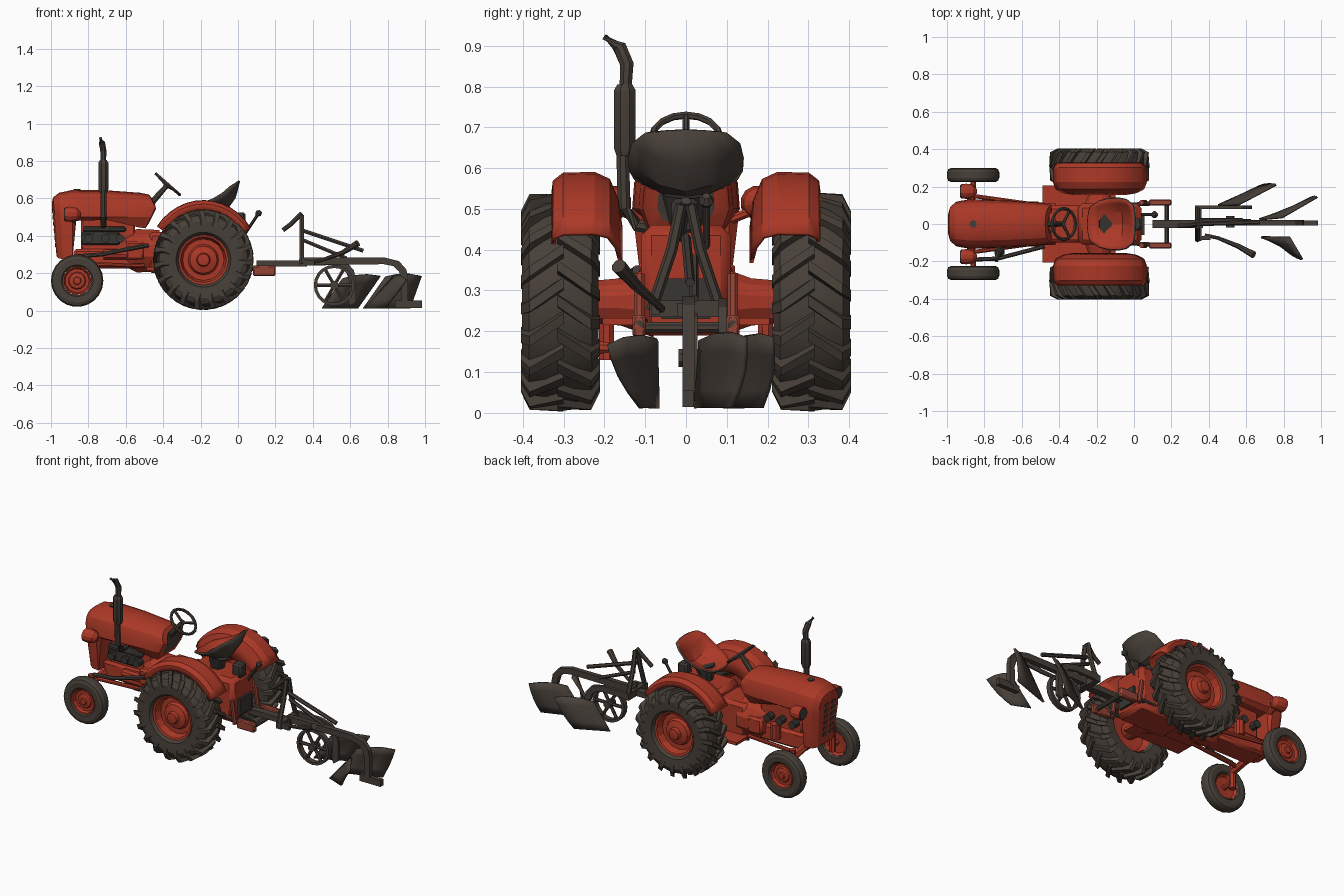
import bpy, bmesh, math
from mathutils import Vector, Matrix

cube = bpy.data.objects.get("Cube")
if cube:
    bpy.data.objects.remove(cube)


def material(name, r, g, b):
    m = bpy.data.materials.new(name)
    m.use_nodes = True
    m.diffuse_color = (r, g, b, 1)
    m.node_tree.nodes["Principled BSDF"].inputs["Base Color"].default_value = (r, g, b, 1)
    return m


RED = material("red paint", .41, .04, .02)
WORN = material("worn red paint", .3, .055, .036)
RUBBER = material("tyre rubber", .064, .051, .04)
IRON = material("dark iron", .062, .049, .04)
ENGINE = material("engine grey", .04, .037, .032)
built = []


def make(name, verts, faces, mat, recalc=True):
    me = bpy.data.meshes.new(name)
    me.from_pydata([tuple(v) for v in verts], [], faces)
    if recalc:
        bm = bmesh.new()
        bm.from_mesh(me)
        bmesh.ops.recalc_face_normals(bm, faces=bm.faces)
        bm.to_mesh(me)
        bm.free()
    me.materials.append(mat)
    ob = bpy.data.objects.new(name, me)
    bpy.context.collection.objects.link(ob)
    built.append(ob)
    return ob


def loft(name, rings, mat, closed=True, caps=True, loop=False, recalc=True):
    n, k = len(rings[0]), len(rings)
    faces = []
    for i in range(k if loop else k - 1):
        for j in range(n if closed else n - 1):
            a, b, c, d = i, (i + 1) % k, j, (j + 1) % n
            faces.append((a * n + c, a * n + d, b * n + d, b * n + c))
    if caps:
        faces += [tuple(range(n)), tuple(range((k - 1) * n, k * n))]
    return make(name, [p for r in rings for p in r], faces, mat, recalc)


def solidify(ob, t, offset=0):
    m = ob.modifiers.new("thickness", "SOLIDIFY")
    m.thickness, m.offset = t, offset
    return m


def box(name, lo, hi, mat, bevel=0):
    v = [(x, y, z) for x in (lo[0], hi[0]) for y in (lo[1], hi[1]) for z in (lo[2], hi[2])]
    f = [(0, 1, 3, 2), (4, 6, 7, 5), (0, 4, 5, 1), (2, 3, 7, 6), (0, 2, 6, 4), (1, 5, 7, 3)]
    ob = make(name, v, f, mat)
    if bevel:
        ob.modifiers.new("bevel", "BEVEL").width = bevel


def plate(name, pts, y0, y1, mat):
    """Side outline in x and z, extruded across y."""
    loft(name, [[(x, y, z) for x, z in pts] for y in (y0, y1)], mat)


def rod(name, pts, r, mat, n=8):
    """Round bar through points; r is one radius or one per point."""
    pts = [Vector(p) for p in pts]
    radii = r if isinstance(r, (list, tuple)) else [r] * len(pts)
    rings = []
    for i, p in enumerate(pts):
        d = (pts[min(i + 1, len(pts) - 1)] - pts[max(i - 1, 0)]).normalized()
        u = d.cross(Vector((0, 1, 0)) if abs(d.y) < .8 else Vector((1, 0, 0))).normalized()
        w = d.cross(u)
        angles = [2 * math.pi * (j + .5) / n for j in range(n)]
        rings.append([p + radii[i] * (u * math.cos(a) + w * math.sin(a)) for a in angles])
    return loft(name, rings, mat)


def lathe(name, profile, centre, mat, n=28, loop=False):
    """Spin a profile of (radius, y) around the y axis."""
    rings = [[Vector(centre) + Vector((r * math.cos(a), y, r * math.sin(a)))
              for a in (2 * math.pi * j / n for j in range(n))] for r, y in profile]
    return loft(name, rings, mat, caps=not loop, loop=loop)


# Wheels: tyre, dished rim and hub, scaled by radius and half width
def wheel(name, c, R, w, rim, s, n):
    half = [(rim, .7), (rim + .12 * (R - rim), .95), (rim + .6 * (R - rim), 1), (R * .93, .82), (R * .98, .4)]
    prof = [(r, -w * y) for r, y in half] + [(r, w * y) for r, y in reversed(half)]
    lathe(name + "_tyre", prof, c, RUBBER, n, True)
    face = [(.3, -.2), (.85, -.3), (1, -.7), (1.02, .78), (.93, .74), (.84, .3), (.62, .3), (.55, .5),
            (.28, .62), (.24, .85), (.08, .88)]
    lathe(name + "_rim", [(rim * r, s * w * y) for r, y in face], c, RED, n // 2)


def lugs(name, c, w, count=19):
    verts, faces = [], []
    hexa = [(0, 1, 2, 3), (4, 7, 6, 5), (0, 4, 5, 1), (1, 5, 6, 2), (2, 6, 7, 3), (3, 7, 4, 0)]
    # Stations across the tread: share of width, top radius, base radius, lead angle
    path = [(-.08, .269, .235, .26), (.8, .265, .225, .04), (1.03, .222, .185, 0)]
    for side in (-1, 1):
        for k in range(count):
            a0 = 2 * math.pi * (k + .25 * side) / count
            for p, q in zip(path, path[1:]):
                base = len(verts)
                for y, top, low, lead in (p, q):
                    for r, t in ((low, -.075), (top, -.05), (top, .05), (low, .075)):
                        a = a0 + lead + t
                        verts.append((c[0] + r * math.cos(a), c[1] + side * w * y, c[2] + r * math.sin(a)))
                faces += [tuple(base + i for i in f) for f in hexa]
    make(name, verts, faces, RUBBER)


AX, AZ = -.185, .272
for s, side in ((-1, "right"), (1, "left")):
    rc, fc = (AX, s * .308, AZ), (-.86, s * .262, .16)
    wheel(side + "_rear_wheel", rc, .255, .094, .132, s, 32)
    lugs(side + "_rear_tread", rc, .094)
    wheel(side + "_front_wheel", fc, .143, .038, .077, s, 22)
    # Fender swept around the rear axle
    section = [(.325, .268), (.322, .295), (.3, .312), (.225, .314), (.19, .298), (.17, .25), (.16, .18)]
    rings = []
    for i in range(13):
        a = math.radians(32 + 114 * i / 12)
        rings.append([(AX + .94 * r * math.cos(a), s * y, AZ + r * math.sin(a)) for y, r in section])
    solidify(loft(side + "_fender", rings, RED, closed=False, caps=False), .01)
    # Axles, footplate and headlamp
    rod(side + "_axle_housing", [(AX, s * .08, AZ), (AX, s * .16, AZ), (AX, s * .27, AZ)], [.09, .06, .05], RED, 12)
    box(side + "_footplate", (-.49, min(s * .09, s * .205), .215), (-.1, max(s * .09, s * .205), .232), RED)
    rod(side + "_front_axle", [(-.87, 0, .275), (-.87, s * .2, .235)], .022, RED, 6)
    rod(side + "_kingpin", [(-.87, s * .195, .13), (-.87, s * .195, .29)], .02, RED)
    rod(side + "_stub_axle", [(-.86, s * .19, .16), (-.86, s * .29, .16)], .016, RED)
    rod(side + "_headlamp", [(-.925, s * .175, .515), (-.895, s * .175, .515), (-.86, s * .175, .515),
                             (-.84, s * .175, .515)], [.04, .042, .034, .012], RED, 12)
    rod(side + "_headlamp_lens", [(-.93, s * .175, .515), (-.925, s * .175, .515)], .034, IRON, 12)
    rod(side + "_headlamp_bracket", [(-.88, s * .175, .5), (-.88, s * .1, .47)], .012, RED)
    rod(side + "_radius_rod", [(-.86, s * .15, .25), (-.5, s * .1, .24)], .012, RED)
    # Lower arms of the hitch
    box(side + "_drawbar_end", (.08, s * .115 - .016, .185), (.2, s * .115 + .016, .24), WORN, .006)
    rod(side + "_lower_link", [(-.08, s * .1, .23), (.2, s * .115, .215)], .012, IRON)
    rod(side + "_lift_rod", [(.06, s * .115, .2), (.04, s * .115, .34)], .014, WORN)
    # Plough A-frame
    rod(side + "_frame_leg", [(.34, s * .012, .51), (.34, s * .035, .4), (.34, s * .085, .25)], .014, IRON, 6)


# Bonnet: arched sections along x, deep over the radiator
def arch(x, w, top, low, lean=0.0, point=0.0):
    shoulder = .5
    outline = [(-w * .8, low), (-w, shoulder)]
    for i in range(1, 10):
        a = math.pi * (1 - i / 10)
        c = math.cos(a)
        outline.append((math.copysign(abs(c) ** .75, c) * w, shoulder + (top - shoulder) * math.sin(a) ** .7))
    outline += [(w, shoulder), (w * .8, low)]
    return [(x + lean * (.6 - z) - point * abs(z - .55), y, z) for y, z in outline]


hood = [arch(-.998, .06, .575, .29, .09), arch(-.988, .095, .605, .28, .09), arch(-.955, .12, .63, .275, .06),
        arch(-.885, .131, .645, .275), arch(-.865, .132, .645, .48), arch(-.7, .128, .643, .485),
        arch(-.5, .116, .63, .445, 0, .3), arch(-.44, .106, .62, .44, 0, .5), arch(-.435, .07, .6, .47, 0, .5)]
bonnet = loft("bonnet", hood, RED)
bonnet.data.materials.append(IRON)
bonnet.data.polygons[-1].material_index = 1
for i in range(6):
    z0 = .34 + .037 * i
    slot = [(z0, -.003), (z0 + .022, -.003), (z0 + .022, .004), (z0, .004)]
    for y in (-.053, .011):
        plate("grille_slot", [(-.9975 + .09 * (.6 - z) + d, z) for z, d in slot], y, y + .042, IRON)
rod("radiator_cap", [(-.86, 0, .63), (-.86, 0, .65)], .02, IRON)

# Engine, gearbox and rear housing
box("engine_block", (-.84, -.06, .29), (-.55, .06, .5), RED, .01)
box("sump", (-.88, -.075, .225), (-.55, .075, .33), RED, .015)
rod("bell_housing", [(-.6, 0, .32), (-.54, 0, .32), (-.42, 0, .32)], [.09, .12, .115], RED, 12)
box("gearbox", (-.48, -.1, .2), (-.1, .1, .42), RED, .02)
box("rear_housing", (-.3, -.11, .19), (.04, .11, .46), RED, .025)
box("engine_side", (-.84, -.085, .35), (-.63, -.05, .42), ENGINE, .01)
box("manifold", (-.83, -.095, .42), (-.6, -.055, .45), ENGINE, .008)
box("linkage_cover", (.035, -.06, .23), (.055, .06, .33), ENGINE)
box("lift_bracket", (-.02, -.035, .44), (.04, .03, .525), ENGINE, .01)
for s in (-1, 1):
    box("side_tank", (-.6, s * .09 - .03, .27), (-.5, s * .09 + .03, .37), RED, .012)
    for x in (-.8, -.71, -.63):
        rod("engine_fitting", [(x, s * .05, .385), (x, s * .105, .385)], .024, ENGINE, 8)
rod("starter", [(-.72, -.09, .3), (-.58, -.09, .3)], .028, RED, 10)
rod("oil_filter", [(-.68, .09, .27), (-.68, .09, .36)], .03, RED, 10)
rod("drag_link", [(-.86, -.19, .29), (-.73, -.185, .3), (-.48, -.12, .35)], .012, IRON)

# Exhaust stack
rod("exhaust_pipe", [(-.72, -.06, .45), (-.72, -.12, .46), (-.72, -.152, .5), (-.72, -.155, .64)], .017, IRON)
rod("muffler", [(-.72, -.15, .63), (-.72, -.15, .65), (-.72, -.15, .79), (-.72, -.15, .805)],
    [.022, .029, .029, .02], IRON)
rod("exhaust_tip", [(-.72, -.148, .8), (-.72, -.145, .855), (-.727, -.162, .895), (-.735, -.2, .922)],
    [.016, .018, .018, .008], IRON)

# Steering wheel, tilted towards the seat
bpy.ops.mesh.primitive_torus_add(major_radius=.083, minor_radius=.009, major_segments=16, minor_segments=6)
ring = bpy.context.object
ring.name = "steering_wheel"
tilt = Vector((.66, 0, .75)).normalized()
hub = Vector((-.375, 0, .675))
ring.matrix_world = Matrix.Translation(hub) @ tilt.to_track_quat("Z", "Y").to_matrix().to_4x4()
ring.data.materials.append(IRON)
built.append(ring)
for k in range(3):
    d = Vector((-.083, 0, .073)).normalized()
    d.rotate(Matrix.Rotation(k * 2 * math.pi / 3, 3, tilt))
    rod("steering_spoke", [hub - tilt * .01, hub + d * .082], .008, IRON, 6)
rod("steering_column", [hub, hub - tilt * .17], [.014, .02], IRON)

# Seat: a deep pan, painted inside and dark outside; centre line, rim line and half width
pan = [((-.25, .555), (-.235, .565), .09), ((-.19, .54), (-.185, .58), .122), ((-.12, .535), (-.135, .6), .133),
       ((-.06, .55), (-.085, .63), .135), ((-.02, .61), (-.045, .665), .128), ((.002, .695), (-.01, .687), .1)]
rings = []
for c, e, w in pan:
    rings.append([(c[0] + (e[0] - c[0]) * u * u, w * u, c[1] + (e[1] - c[1]) * u * u)
                  for u in (1, .8, .45, 0, -.45, -.8, -1)])
seat = loft("seat", rings, RED, closed=False, caps=False, recalc=False)
seat.data.materials.append(IRON)
if seat.data.polygons[8].normal.z < 0:
    seat.data.flip_normals()
shell = solidify(seat, .01, -1)
shell.material_offset = shell.material_offset_rim = 1
rod("seat_post", [(-.14, 0, .44), (-.14, 0, .5), (-.13, 0, .54)], [.035, .05, .06], ENGINE, 10)

# Rear hitch and levers
rod("control_lever", [(.03, .05, .4), (.11, .05, .52)], .009, IRON)
rod("lever_knob", [(.098, .05, .508), (.11, .05, .52), (.122, .05, .532)], [.01, .02, .01], IRON)
rod("hitch_crossbar", [(.175, -.125, .21), (.175, .125, .21)], .014, IRON)
box("hitch_bar", (.1, -.022, .235), (.37, .022, .268), IRON)
rod("frame_lever", [(.24, -.01, .43), (.28, -.01, .46), (.34, 0, .52)], .013, IRON)
rod("depth_lever", [(.38, -.06, .255), (.45, -.075, .27), (.56, -.12, .31), (.64, -.165, .36)],
    [.01, .01, .014, .019], IRON)

# Plough frame, beams and braces
box("plough_crossbar", (.325, -.09, .235), (.36, .1, .275), IRON)
box("crossbar_stub", (.34, -.085, .24), (.41, -.065, .27), IRON)
beam = [(.34, .285), (.78, .285), (.86, .265), (.9, .22), (.91, .17), (.91, .05), (.88, .03), (.87, .05),
        (.875, .16), (.86, .21), (.83, .238), (.78, .248), (.34, .245)]
plate("main_beam", beam, -.008, .022, IRON)
plate("side_beam", [(x - .28 if x > .4 else x, z - .005) for x, z in beam], .08, .1, IRON)
rod("long_brace", [(.34, .0, .43), (.67, .01, .32)], .012, IRON, 6)
rod("short_brace", [(.34, .02, .38), (.58, .02, .28)], .011, IRON, 6)

# Mouldboards: curved sheets between a share edge (start, end) and a top edge (start, end)
for low_a, low_b, top_a, top_b, s in (
        ((.45, .1, .012), (.64, .185, .012), (.56, .105, .17), (.76, .21, .185), 1),
        ((.67, .025, .012), (.92, .11, .012), (.79, .035, .18), (.98, .145, .185), 1),
        ((.68, -.07, .012), (.79, -.11, .012), (.83, -.07, .18), (.9, -.19, .165), -1)):
    rows = []
    for i in range(5):
        a, b = Vector(low_a).lerp(Vector(top_a), i / 4), Vector(low_b).lerp(Vector(top_b), i / 4)
        bulge = Vector((0, .014 * s * math.sin(math.pi * i / 4), 0))
        rows.append([a.lerp(b, t) + bulge * t + Vector((0, 0, .06 * i / 4 * t * (1 - t)))
                     for t in (0, .33, .67, 1)])
    solidify(loft("mouldboard", rows, IRON, closed=False, caps=False), .012)
box("landside", (.84, -.008, .015), (.985, .02, .055), IRON)

# Spoked gauge wheel under the main beam
gx, gy, gz = .515, .012, .135
lathe("gauge_wheel", [(.093, -.016), (.11, -.016), (.11, .016), (.093, .016)], (gx, gy, gz), IRON, 20, True)
rod("gauge_hub", [(gx, gy - .03, gz), (gx, gy + .03, gz)], .024, IRON)
for k in range(6):
    a = k * math.pi / 3
    rod("gauge_spoke", [(gx, gy, gz), (gx + .1 * math.cos(a), gy, gz + .1 * math.sin(a))], .01, IRON, 6)

# Keep facets crisp while softening gentle curves
bpy.ops.object.select_all(action="DESELECT")
for ob in built:
    ob.select_set(True)
bpy.context.view_layer.objects.active = built[0]
bpy.ops.object.shade_smooth_by_angle(angle=math.radians(20))
